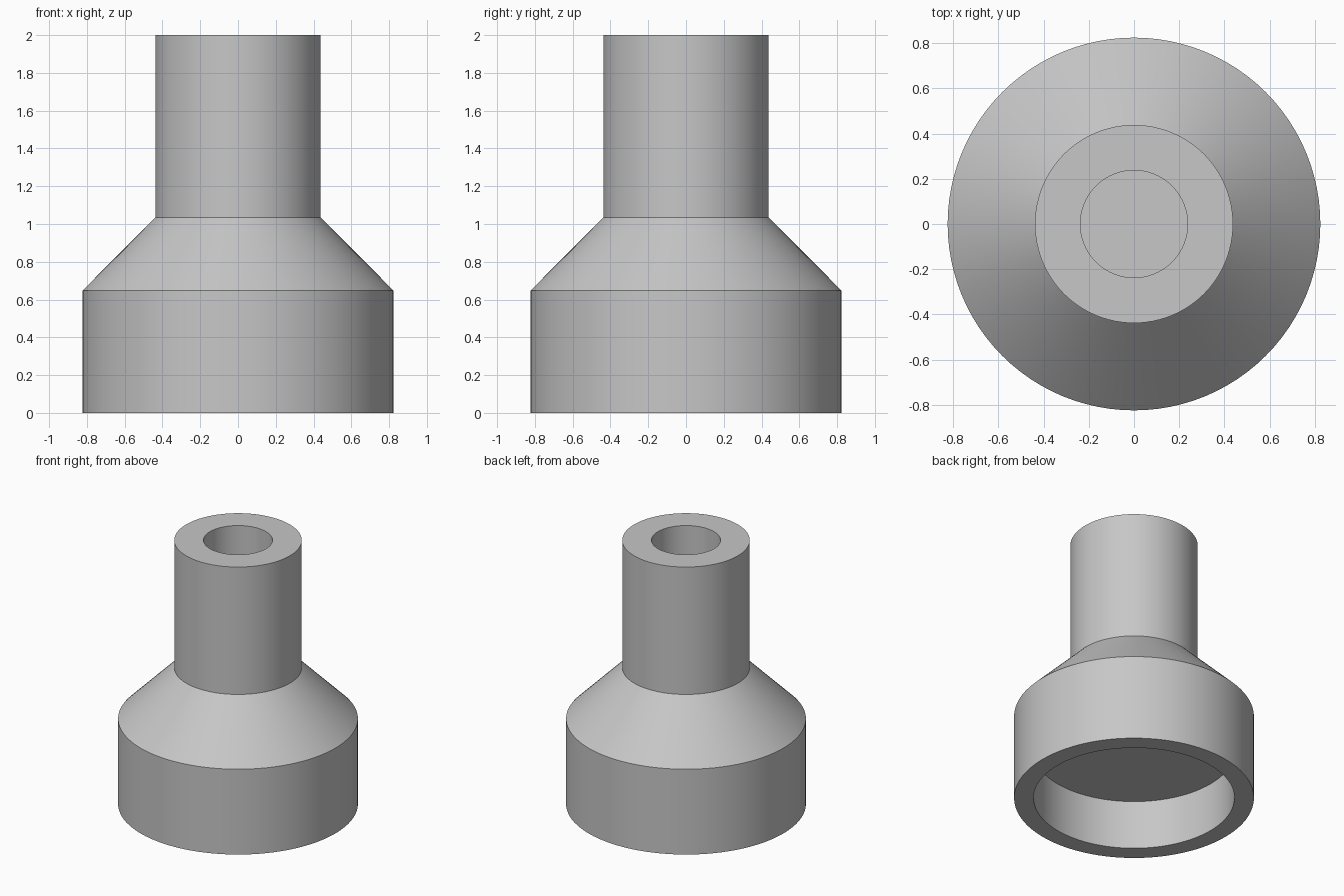
import bpy, bmesh, math
from mathutils import Matrix, Vector

cube = bpy.data.objects.get("Cube")
if cube:
    bpy.data.objects.remove(cube, do_unlink=True)

SEGMENTS = 96

# Plain grey finish
grey = bpy.data.materials.new("light_grey")
grey.use_nodes = True
colour = (0.57, 0.57, 0.57, 1)
grey.diffuse_color = colour
grey.node_tree.nodes["Principled BSDF"].inputs["Base Color"].default_value = colour


def lathe(name, profile, material):
    """Spin a (radius, height) profile around the z axis."""
    bm = bmesh.new()
    verts = [bm.verts.new((r, 0, z)) for r, z in profile]
    edges = [bm.edges.new(pair) for pair in zip(verts, verts[1:])]
    bmesh.ops.spin(bm, geom=verts + edges, cent=(0, 0, 0), axis=(0, 0, 1),
                   angle=math.tau, steps=SEGMENTS, use_duplicate=False)
    bmesh.ops.remove_doubles(bm, verts=bm.verts, dist=0.0001)
    bmesh.ops.recalc_face_normals(bm, faces=bm.faces)
    mesh = bpy.data.meshes.new(name)
    bm.to_mesh(mesh)
    bm.free()
    mesh.materials.append(material)
    obj = bpy.data.objects.new(name, mesh)
    bpy.context.collection.objects.link(obj)
    bpy.ops.object.select_all(action='DESELECT')
    obj.select_set(True)
    bpy.context.view_layer.objects.active = obj
    bpy.ops.object.shade_smooth_by_angle(angle=math.radians(30))
    return obj


BASE_R, TUBE_R, RECESS_R, BORE_R = 0.824, 0.438, 0.69, 0.237
SHOULDER_Z, NECK_Z, TOP_Z = 0.647, 1.034, 2.0
RECESS_Z, BORE_Z = 0.37, 1.034

# Wide base, sloped shoulder and tube, with a blind recess below and bore above
lathe("stepped_adapter", [
    (0, RECESS_Z), (RECESS_R, RECESS_Z), (RECESS_R, 0), (BASE_R, 0),
    (BASE_R, SHOULDER_Z), (TUBE_R, NECK_Z), (TUBE_R, TOP_Z),
    (BORE_R, TOP_Z), (BORE_R, BORE_Z), (0, BORE_Z),
], grey)
